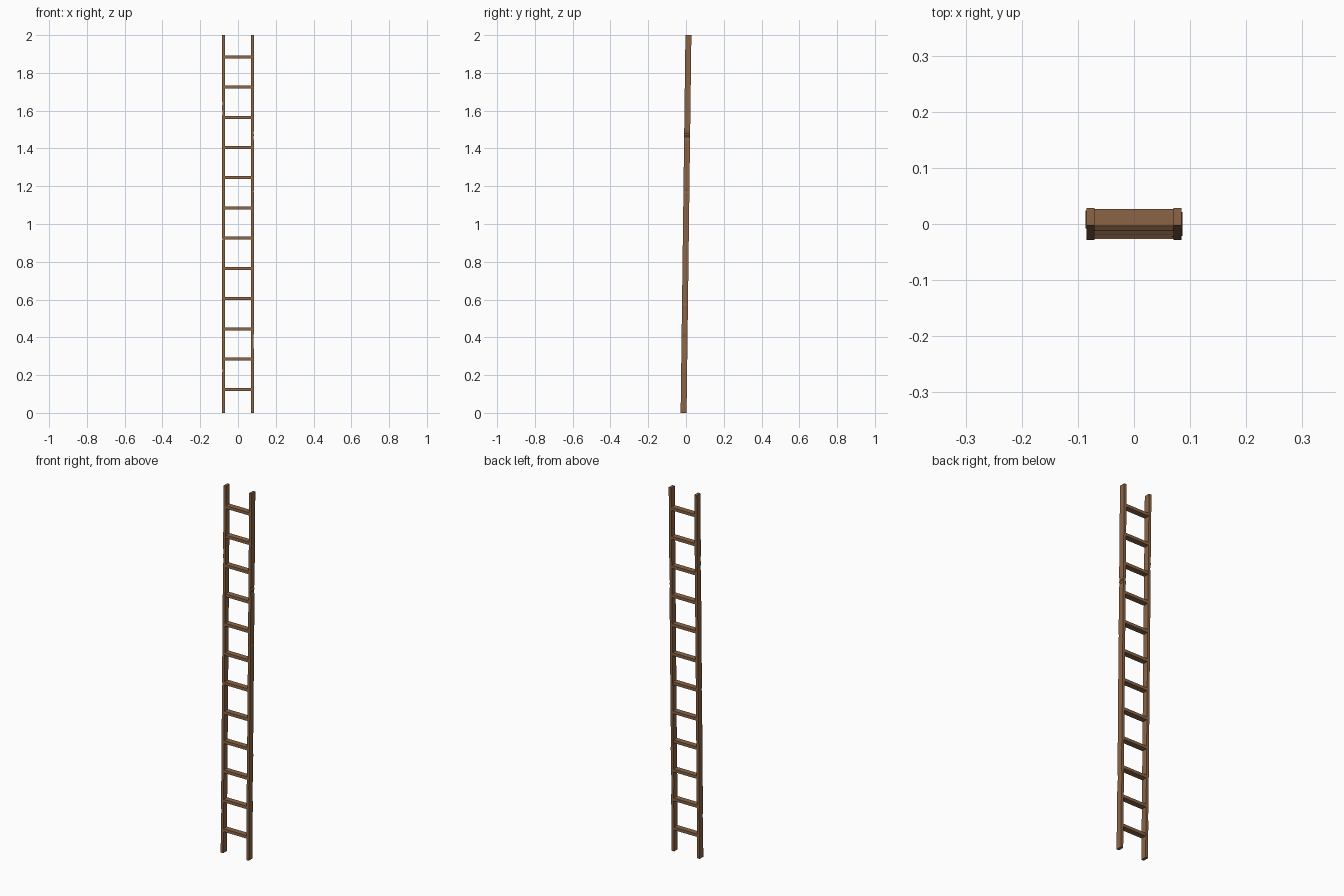
import bpy, bmesh

if "Cube" in bpy.data.objects:
    bpy.data.objects.remove(bpy.data.objects["Cube"])

H, D, LEAN = 2.0, 0.0315, 0.0255     # height, rail depth, total backward lean
X_IN, X_OUT = 0.070, 0.085

wood = bpy.data.materials.new("wood")
wood.diffuse_color = (0.26, 0.13, 0.062, 1)
wood.use_nodes = True
wood.node_tree.nodes["Principled BSDF"].inputs["Base Color"].default_value = wood.diffuse_color


def lean_y(z):
    return LEAN * (z / H - 0.5)


def finish(name, bm):
    bmesh.ops.recalc_face_normals(bm, faces=bm.faces[:])
    me = bpy.data.meshes.new(name)
    bm.to_mesh(me)
    bm.free()
    me.materials.append(wood)
    ob = bpy.data.objects.new(name, me)
    bpy.context.collection.objects.link(ob)
    return ob


def rail(name, side, sections):
    """Loft a rectangular rail; sections are (z, inner offset, outer offset)."""
    bm = bmesh.new()
    rings = []
    for z, di, do in sections:
        y = lean_y(z)
        xi, xo = side * (X_IN + di), side * (X_OUT + do)
        rings.append([bm.verts.new(p) for p in (
            (xi, y - D / 2, z), (xo, y - D / 2, z),
            (xo, y + D / 2, z), (xi, y + D / 2, z))])
    for a, b in zip(rings, rings[1:]):
        for i in range(4):
            j = (i + 1) % 4
            bm.faces.new((a[i], a[j], b[j], b[i]))
    bm.faces.new(rings[0])
    bm.faces.new(rings[-1])
    return finish(name, bm)


# Side rails with worn, nicked edges
rail("right_rail", 1, [
    (0, 0, 0), (0.30, 0, 0), (0.40, -0.002, -0.004), (0.42, 0, -0.001),
    (0.55, 0, 0), (0.565, 0, 0.001), (0.58, 0, -0.001),
    (1.15, 0, 0), (1.162, 0, 0.001), (1.172, 0, -0.002), (1.19, 0, 0),
    (1.44, 0, 0), (1.46, -0.001, -0.004), (1.47, 0, 0.001),
    (1.48, 0, -0.004), (1.495, 0, 0), (H, 0, 0)])
rail("left_rail", -1, [
    (0, 0, 0), (0.20, 0, 0), (0.22, 0, -0.002), (0.27, 0, 0),
    (0.90, 0, 0), (0.92, 0, -0.002), (0.935, 0, 0),
    (1.57, 0, 0), (1.59, 0, -0.004), (1.605, 0, -0.001),
    (1.62, 0, 0.001), (1.635, 0, -0.003), (1.66, 0, 0), (H, 0, 0)])

# Twelve evenly spaced rungs between the rails
for k in range(12):
    z = 0.125 + 0.16 * k
    bm = bmesh.new()
    bmesh.ops.create_cube(bm, size=1)
    for v in bm.verts:
        h = z + v.co.z * 0.016
        v.co = (v.co.x * 0.146, lean_y(h) + v.co.y * (D - 0.001), h)
    finish(f"rung_{k + 1}", bm)
